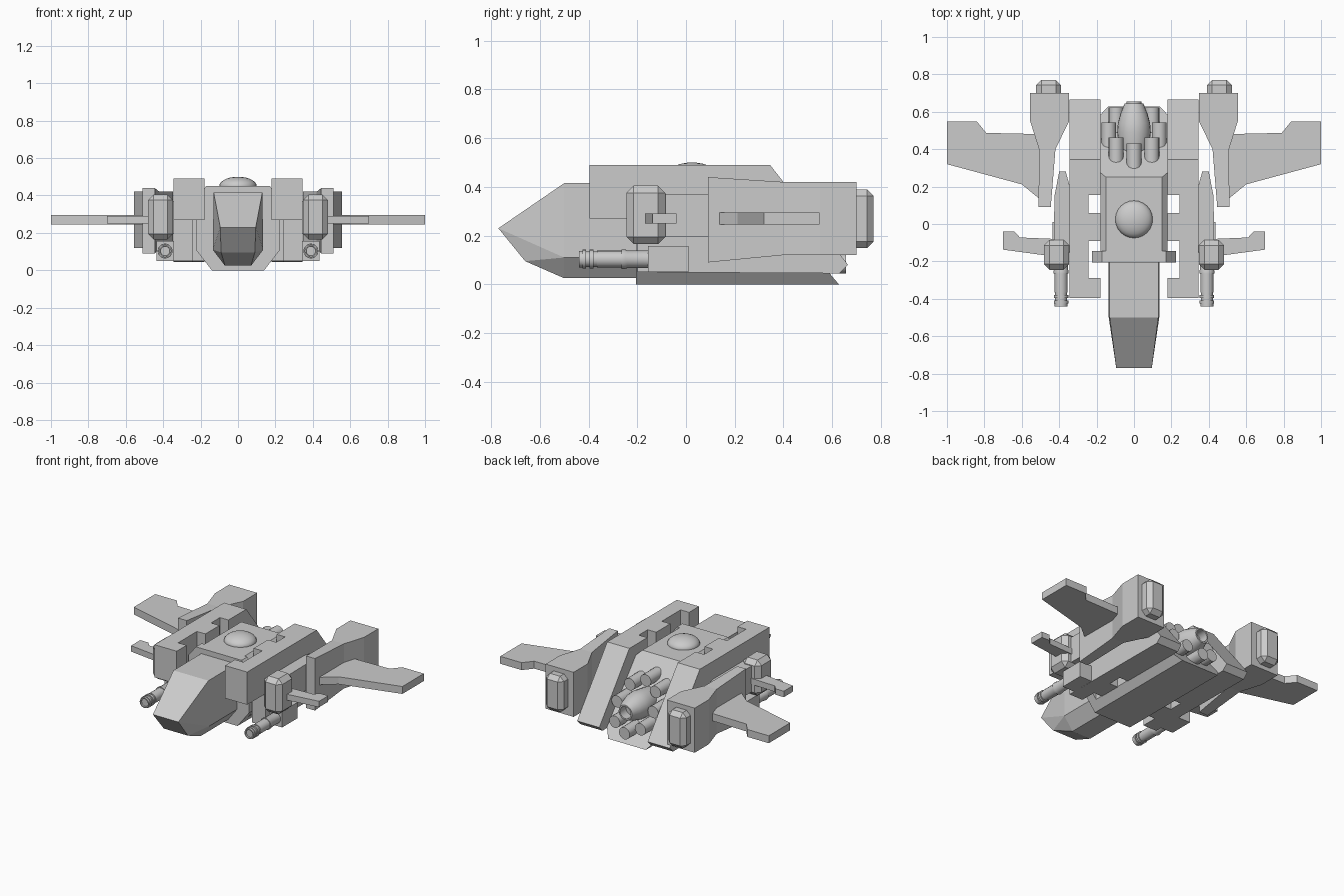
import bpy, bmesh, math
from mathutils import Matrix, Vector

if "Cube" in bpy.data.objects:
    bpy.data.objects.remove(bpy.data.objects["Cube"])


def finish(name, bm, mirror=False, bevel=0.0, smooth=False):
    bmesh.ops.recalc_face_normals(bm, faces=bm.faces)
    me = bpy.data.meshes.new(name)
    bm.to_mesh(me)
    bm.free()
    ob = bpy.data.objects.new(name, me)
    bpy.context.collection.objects.link(ob)
    if smooth:
        bpy.ops.object.select_all(action='DESELECT')
        ob.select_set(True)
        bpy.context.view_layer.objects.active = ob
        bpy.ops.object.shade_smooth_by_angle(angle=math.radians(35))
    if bevel:
        b = ob.modifiers.new("Bevel", 'BEVEL')
        b.width, b.segments = bevel, 1
    if mirror:
        ob.modifiers.new("Mirror", 'MIRROR')
    return ob


def loft(name, loops, **kw):
    """Closed solid through equal-length loops of 3D points."""
    bm = bmesh.new()
    rows = [[bm.verts.new(p) for p in lp] for lp in loops]
    n = len(rows[0])
    for a, b in zip(rows, rows[1:]):
        for i in range(n):
            j = (i + 1) % n
            bm.faces.new((a[i], a[j], b[j], b[i]))
    bm.faces.new(rows[0])
    bm.faces.new(rows[-1])
    return finish(name, bm, **kw)


def plate(name, outline, z0, z1, **kw):
    return loft(name, [[(x, y, z) for x, y in outline] for z in (z0, z1)], **kw)


def box(name, x, y, z, **kw):
    return plate(name, [(x[0], y[0]), (x[1], y[0]), (x[1], y[1]), (x[0], y[1])], *z, **kw)


def turned(name, cx, cz, profile, sides=20, **kw):
    """Solid of revolution along y from (y, radius) pairs."""
    ang = [2 * math.pi * i / sides for i in range(sides)]
    return loft(name, [[(cx + r * math.cos(a), y, cz + r * math.sin(a)) for a in ang]
                       for y, r in profile], smooth=True, **kw)


def slope_y(z):
    return 0.25 + (0.45 - z) * 0.838


def section(half):
    return half + [(-x, z) for x, z in reversed(half)]


# Central hull with raked back
hull = section([(.14, 0), (.18, .052), (.18, .42), (.15, .45)])
loft("main_hull", [[(x, -.2, z) for x, z in hull], [(x, slope_y(z), z) for x, z in hull]])

# Wider collar at the front of the hull
collar = section([(.14, 0), (.225, .11), (.225, .38), (.17, .45)])
loft("hull_collar", [[(x, y, z) for x, z in collar] for y in (-.205, -.145)])

# Faceted nose
bm = bmesh.new()
for x, y, z in [(.095, -.77, .23), (.09, -.66, .095), (.07, -.5, .025), (.07, -.19, .025),
                (.13, -.5, .415), (.13, -.19, .415), (.135, -.5, .11), (.135, -.19, .11)]:
    bm.verts.new((x, y, z))
    bm.verts.new((-x, y, z))
bmesh.ops.convex_hull(bm, input=bm.verts)
bmesh.ops.dissolve_limit(bm, angle_limit=.02, verts=bm.verts, edges=bm.edges)
finish("nose", bm)

# Roof dome
bm = bmesh.new()
bmesh.ops.create_uvsphere(bm, u_segments=24, v_segments=14, radius=1,
                          matrix=Matrix.Translation((0, .025, .45)) @ Matrix.Diagonal((.1, .1, .05, 1)))
finish("roof_dome", bm, smooth=True)

# Side rails with two notches on the inner edge
prof = [(-.395, .49), (.345, .49), (.665, .08), (.63, .045),
        (-.2, .05), (-.2, .27), (-.395, .27)]
rail = loft("side_rail", [[(x, y, z) for y, z in prof] for x in (.18, .345)])
for i, ys in enumerate([(-.29, -.09), (.06, .155)]):
    cut = box(f"notch_cutter_{i}", (.1, .243), ys, (-.1, .6))
    cut.hide_render = True
    cut.hide_viewport = True
    m = rail.modifiers.new("Notch", 'BOOLEAN')
    m.operation, m.solver, m.object = 'DIFFERENCE', 'EXACT', cut
rail.modifiers.new("Mirror", 'MIRROR')

# Side fairings and gun mounts
plate("side_fairing", [(.34, -.15), (.43, -.15), (.425, .15), (.4, .28), (.365, .28), (.34, .19)],
      .195, .37, mirror=True)
box("gun_mount", (.34, .437), (-.155, .01), (.05, .157), mirror=True)

# Guns with ringed muzzles
gun = [(-.1, .036), (-.24, .036), (-.25, .04), (-.265, .04), (-.265, .035), (-.365, .035),
       (-.365, .032), (-.38, .032), (-.38, .039), (-.395, .039), (-.395, .032), (-.41, .032),
       (-.41, .039), (-.425, .039), (-.425, .034), (-.44, .034), (-.44, .027), (-.432, .025)]
turned("gun", .39, .103, gun, mirror=True)

# Forward pods: chamfered blocks
box("front_pod", (.347, .482), (-.245, -.085), (.165, .405), bevel=.03, mirror=True)
plate("front_wing", [(.42, -.08), (.61, -.072), (.64, -.04), (.7, -.04), (.7, -.137), (.42, -.175)],
      .25, .29, mirror=True)

# Rear nacelles widening toward the back
stations = [(.09, .445, .51, .09, .44), (.4, .42, .508, .12, .42),
            (.55, .347, .555, .12, .42), (.7, .347, .555, .12, .42)]
loft("rear_nacelle", [[(a, y, lo), (b, y, lo), (b, y, hi), (a, y, hi)]
                      for y, a, b, lo, hi in stations], mirror=True)
box("nacelle_exhaust", (.39, .523), (.6, .77), (.148, .39), bevel=.028, mirror=True)

# Main wings
plate("main_wing", [(.48, .48), (.79, .487), (.84, .548), (1, .548), (1, .32), (.6, .212), (.5, .13)],
      .245, .295, mirror=True)

# Engine: open nozzle ringed by eight exhaust tubes
turned("main_nozzle", 0, .22, [(.36, .07), (.42, .08), (.49, .09), (.54, .086), (.59, .072),
                               (.645, .05), (.645, .04), (.58, .042)], sides=24)
for i in range(8):
    a = i * math.pi / 4
    cx, cz = .135 * math.sin(a), .22 + .135 * math.cos(a)
    end = slope_y(cz) + .1
    turned(f"exhaust_tube_{i}", cx, cz, [(end - .2, .04), (end, .04)], sides=16)
